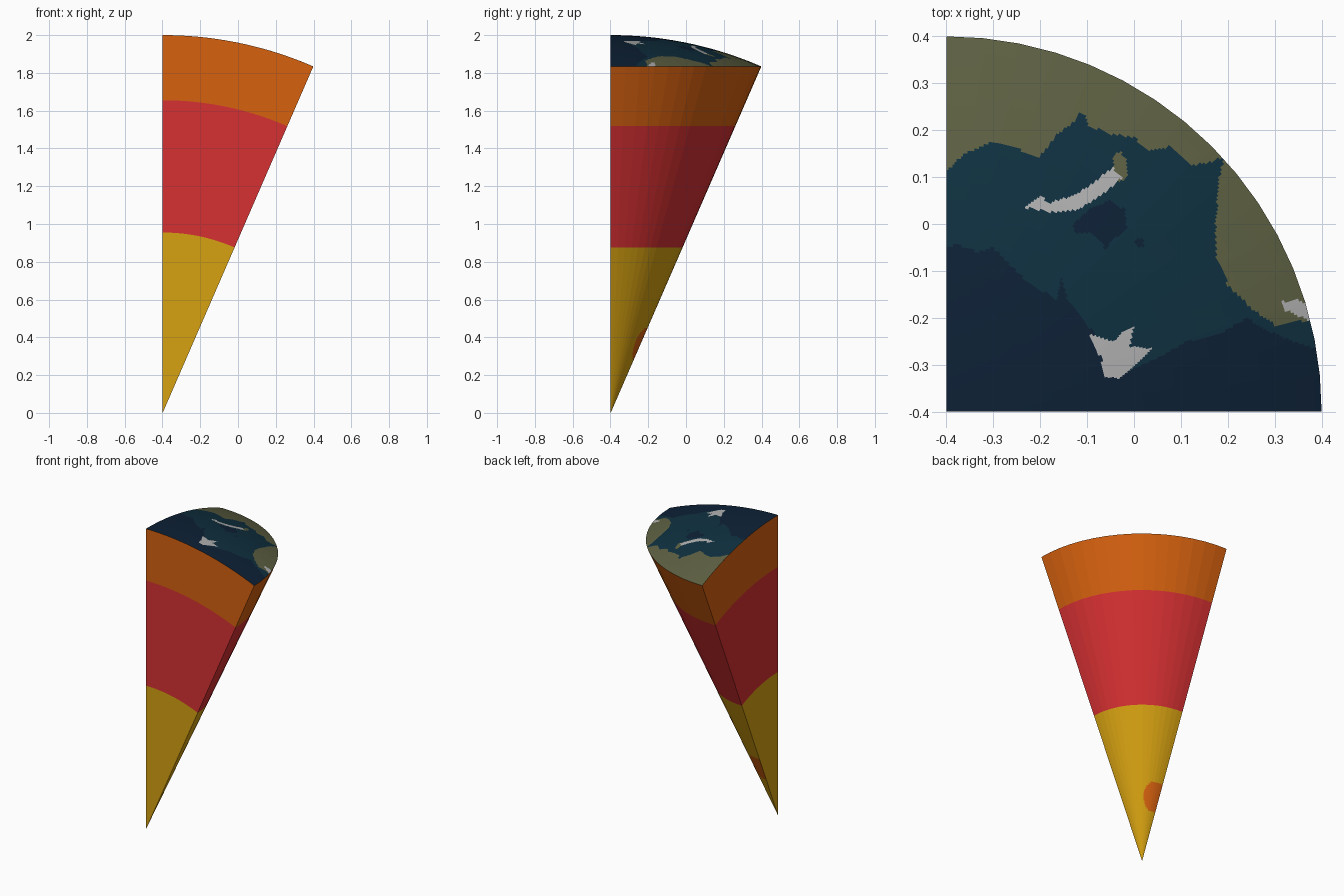
import bpy, bmesh, math
from mathutils import Vector

if "Cube" in bpy.data.objects:
    bpy.data.objects.remove(bpy.data.objects["Cube"])

R, HALF = 2.0, math.radians(23.5)      # globe radius, cone half angle
OFF = R * math.sin(HALF) / 2           # shifts the tip so the wedge is centred
SIDES = 16                             # flat sides on the quarter cone
R_CORE, R_MANTLE = 0.955, 1.655        # layer borders


def material(name, rgb):
    m = bpy.data.materials.new(name)
    lin = [((c / 255 + 0.055) / 1.055) ** 2.4 if c > 10 else c / 255 / 12.92 for c in rgb]
    m.diffuse_color = (*lin, 1)
    m.use_nodes = True
    m.node_tree.nodes["Principled BSDF"].inputs["Base Color"].default_value = m.diffuse_color
    return m


YELLOW = material("core yellow", (214, 161, 17))
RED = material("mantle red", (214, 48, 50))
ORANGE = material("outer orange", (214, 97, 15))
TEAL = material("shallow sea teal", (15, 48, 64))
NAVY = material("deep sea navy", (13, 33, 54))
OLIVE = material("land olive", (93, 96, 66))
WHITE = material("ice white", (176, 176, 176))


def point(r, theta, u):
    """Point at radius r, angle theta off the axis, u = 0..1 round the quarter."""
    k = min(int(u * SIDES + 1e-9), SIDES - 1)
    f = u * SIDES - k
    a, b = (math.pi / 2 * (k + i) / SIDES for i in (0, 1))
    x = math.cos(a) * (1 - f) + math.cos(b) * f
    y = math.sin(a) * (1 - f) + math.sin(b) * f
    s = r * math.sin(theta)
    return Vector((s * x - OFF, s * y - OFF, r * math.cos(theta)))


INSIDE = point(1, HALF / 2, 0.5)


def patch(bm, fn, nu, nv, rule=None):
    """Grid of faces from fn(u, v), turned outwards; rule(u, v, centre) gives the slot."""
    grid = [[bm.verts.new(fn(i / nu, j / nv)) for j in range(nv + 1)] for i in range(nu + 1)]
    for i in range(nu):
        for j in range(nv):
            f = bm.faces.new((grid[i][j], grid[i + 1][j], grid[i + 1][j + 1], grid[i][j + 1]))
            f.normal_update()
            c = f.calc_center_median()
            if f.normal.dot(c - INSIDE) < 0:
                f.normal_flip()
            if rule:
                f.material_index = rule((i + 0.5) / nu, (j + 0.5) / nv, c)


def finish(bm, name, mats, smooth=False):
    bmesh.ops.remove_doubles(bm, verts=bm.verts, dist=1e-5)
    for f in bm.faces:
        f.smooth = smooth
    me = bpy.data.meshes.new(name)
    bm.to_mesh(me)
    bm.free()
    for m in mats:
        me.materials.append(m)
    ob = bpy.data.objects.new(name, me)
    bpy.context.collection.objects.link(ob)


def layer(name, r0, r1, mats, nu=SIDES, nr=1, rule=None):
    """One layer: two flat cut walls and the outer cone strip."""
    bm = bmesh.new()
    rad = lambda v: r0 + (r1 - r0) * v
    for side in (0, 1):
        patch(bm, lambda u, v: point(rad(v), HALF * u, side), 32, 1)
    patch(bm, lambda u, v: point(rad(v), HALF, u), nu, nr, rule)
    finish(bm, name, mats)


# Layers, the core with a rounded orange spot on its cone side
def core_spot(u, v, c):
    return int(((v * R_CORE - 0.4) / 0.095) ** 2 + ((u * 90 - 78) / 25) ** 2 < 1)


layer("core", 0, R_CORE, [YELLOW, ORANGE], SIDES * 6, 80, core_spot)
layer("mantle", R_CORE, R_MANTLE, [RED])
layer("outer_mantle", R_MANTLE, R, [ORANGE])

# Map outlines seen from above (x, y)
DEEP_SEA = [(-.5, -.05), (-.37, -.045), (-.33, -.06), (-.3, -.05), (-.26, -.09), (-.22, -.13),
            (-.18, -.15), (-.165, -.165), (-.155, -.115), (-.14, -.165), (-.09, -.225),
            (-.03, -.32), (.06, -.28), (.11, -.25), (.18, -.235), (.24, -.2), (.28, -.225),
            (.34, -.25), (.5, -.3), (.5, -.5), (-.5, -.5)]
DEEP_SPOT = [(-.13, 0), (-.09, .035), (-.05, .05), (-.02, .03), (-.015, -.01), (-.04, -.03),
             (-.06, -.052), (-.09, -.02), (-.125, -.02)]
SMALL_SPOT = [(0, -.035), (.015, -.03), (.025, -.045), (.01, -.052)]
NORTH_LAND = [(-.5, .06), (-.4, .11), (-.36, .15), (-.3, .175), (-.25, .16), (-.2, .142),
              (-.165, .19), (-.135, .21), (-.11, .24), (-.095, .21), (-.05, .19), (0, .185),
              (.03, .155), (.08, .165), (.12, .125), (.16, .13), (.2, .15), (.5, .5), (-.5, .5)]
EAST_LAND = [(.19, .14), (.182, .1), (.173, 0), (.175, -.07), (.2, -.13), (.25, -.18),
             (.3, -.215), (.4, -.2), (.5, .1), (.3, .3)]
ISLET = [(-.045, .11), (-.043, .145), (-.03, .153), (-.016, .14), (-.015, .1), (-.03, .09)]
ICE_ARC = [(-.232, .035), (-.2, .06), (-.18, .045), (-.13, .06), (-.09, .085), (-.045, .12),
           (-.025, .098), (-.07, .06), (-.12, .03), (-.17, .025)]
ICE_CAP = [(-.095, -.235), (-.04, -.25), (-.025, -.23), (0, -.22), (-.01, -.26), (.04, -.265),
           (.01, -.295), (-.03, -.328), (-.06, -.325), (-.07, -.285)]
ICE_EAST = [(.31, -.165), (.35, -.162), (.4, -.18), (.37, -.205), (.32, -.182)]
REGIONS = [(DEEP_SEA, 1), (DEEP_SPOT, 1), (SMALL_SPOT, 1), (NORTH_LAND, 2), (EAST_LAND, 2),
           (ISLET, 2), (ICE_ARC, 3), (ICE_CAP, 3), (ICE_EAST, 3)]


def contains(poly, x, y):
    hit = False
    for (x0, y0), (x1, y1) in zip(poly, poly[1:] + poly[:1]):
        if (y0 > y) != (y1 > y) and x < x0 + (y - y0) * (x1 - x0) / (y1 - y0):
            hit = not hit
    return hit


def map_slot(u, v, c):
    slot = 0
    for poly, s in REGIONS:
        if contains(poly, c.x, c.y):
            slot = s
    return slot


# Domed surface with sea, land and ice
bm = bmesh.new()
patch(bm, lambda u, v: point(R, HALF * v, u), SIDES * 12, 128, map_slot)
finish(bm, "surface_cap", [TEAL, NAVY, OLIVE, WHITE], smooth=True)
